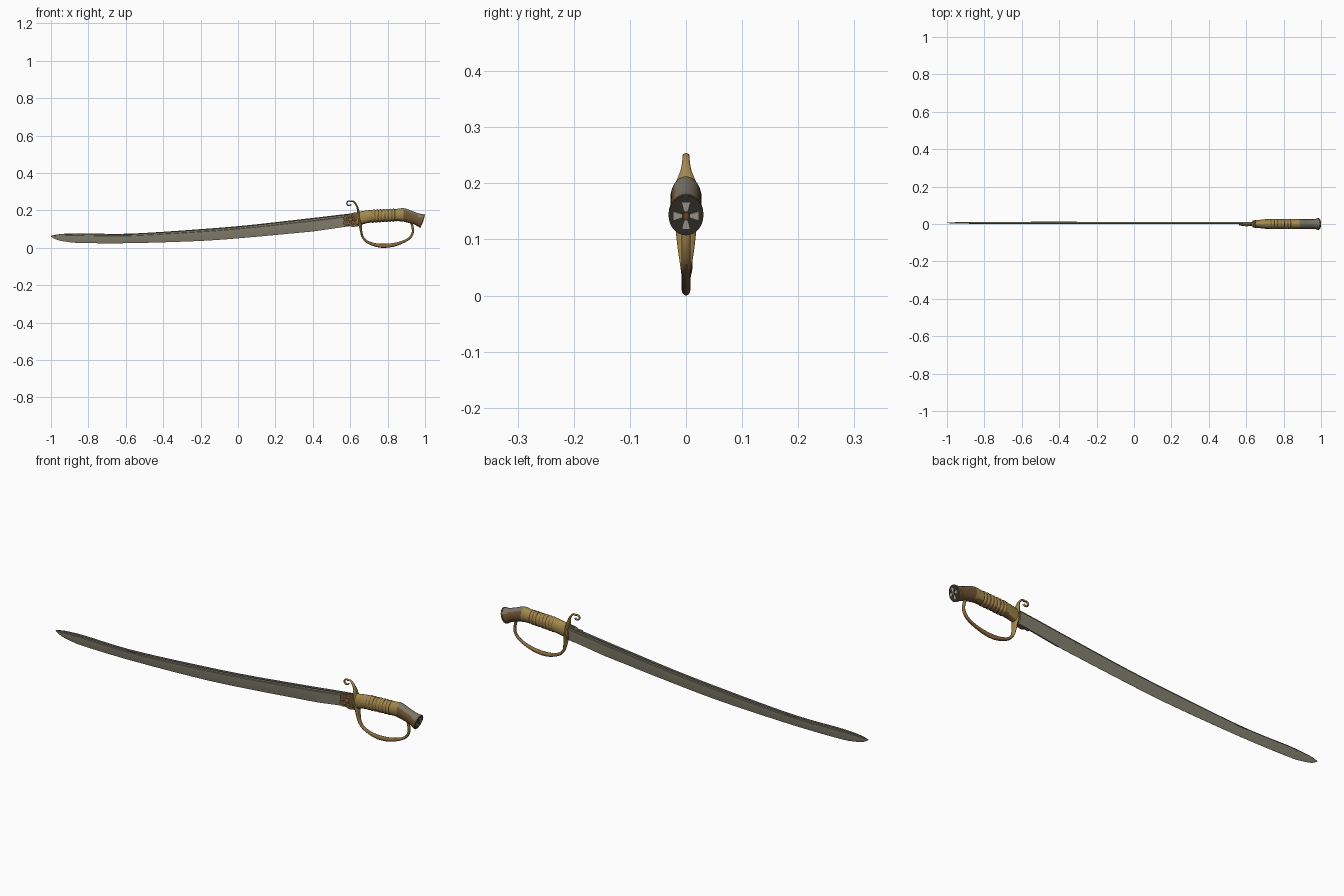
import bpy, bmesh, math
from mathutils import Vector

if "Cube" in bpy.data.objects:
    bpy.data.objects.remove(bpy.data.objects["Cube"])


def mat(name, c):
    m = bpy.data.materials.new(name)
    m.diffuse_color = (*c, 1)
    m.use_nodes = True
    m.node_tree.nodes["Principled BSDF"].inputs["Base Color"].default_value = m.diffuse_color
    return m


STEEL = mat("blade steel", (.225, .21, .155))
DARK = mat("dark steel", (.10, .092, .066))
GOLD = mat("brass", (.36, .245, .07))
DULL = mat("dull brass", (.25, .155, .05))
BRONZE = mat("bronze brown", (.17, .092, .035))
GREY = mat("grey cap", (.20, .18, .135))
BLACK = mat("blackened disc", (.035, .033, .028))
PALE = mat("pale silver", (.46, .42, .34))


def catmull(pts, n):
    """Smooth interpolation through tuples of any length."""
    P = [Vector(p) for p in pts]
    P = [P[0] * 2 - P[1]] + P + [P[-1] * 2 - P[-2]]
    out = []
    for i in range(1, len(P) - 2):
        a, b, c, d = P[i - 1:i + 3]
        for k in range(n):
            t = k / n
            out.append(.5 * (2 * b + (c - a) * t + (2 * a - 5 * b + 4 * c - d) * t * t
                             + (3 * b - a - 3 * c + d) * t ** 3))
    return out + [P[-2]]


def finish(name, bm, mats, rule=None, angle=35):
    bmesh.ops.recalc_face_normals(bm, faces=bm.faces)
    bm.normal_update()
    if rule:
        for f in bm.faces:
            f.material_index = rule(f)
    me = bpy.data.meshes.new(name)
    bm.to_mesh(me)
    bm.free()
    ob = bpy.data.objects.new(name, me)
    bpy.context.collection.objects.link(ob)
    for m in mats:
        me.materials.append(m)
    bpy.ops.object.select_all(action='DESELECT')
    ob.select_set(True)
    bpy.context.view_layer.objects.active = ob
    bpy.ops.object.shade_smooth_by_angle(angle=math.radians(angle))
    return ob


def loft(name, rings, mats, rule=None, strip=None, angle=35):
    """Skin closed rings; strip(j) picks a material by position round the ring."""
    bm = bmesh.new()
    R = [[bm.verts.new(p) for p in r] for r in rings]
    n = len(R[0])
    for a, b in zip(R, R[1:]):
        for j in range(n):
            f = bm.faces.new((a[j], a[(j + 1) % n], b[(j + 1) % n], b[j]))
            if strip:
                f.material_index = strip(j)
    bm.faces.new(R[0])
    bm.faces.new(R[-1])
    return finish(name, bm, mats, rule, angle)


def plate(name, outline, depth, m):
    """Flat plate from a 3D outline pushed along a depth vector."""
    bm = bmesh.new()
    f = bm.faces.new([bm.verts.new(p) for p in outline])
    g = bmesh.ops.extrude_face_region(bm, geom=[f])
    bmesh.ops.translate(bm, vec=depth, verts=[v for v in g["geom"] if isinstance(v, bmesh.types.BMVert)])
    return finish(name, bm, [m])


# Blade: x, spine z, edge z, half thickness
BY = .006
stations = catmull([(-1, .064, .060, .001), (-.97, .071, .044, .003), (-.92, .076, .033, .004),
                    (-.84, .078, .026, .005), (-.58, .076, .025, .006), (-.2, .100, .037, .006),
                    (.06, .122, .056, .006), (.33, .152, .081, .006), (.41, .161, .089, .006),
                    (.57, .180, .112, .006), (.65, .188, .122, .006)], 6)
prof = [(.7, 1), (.9, .95), (.6, .90), (.6, .80), (1, .77), (.85, .4)]
rings = []
for x, t, b, w in stations:
    edge = .08 if x < .41 else .6          # thicker unsharpened part near the hilt
    half = prof + [(edge, 0)]
    side = [(x, BY - w * k, b + (t - b) * v) for k, v in half]
    rings.append(side + [(x, 2 * BY - y, z) for x, y, z in reversed(side)])
# only the narrow upper lip of each groove is darkened
loft("blade", rings, [STEEL, DARK], strip=lambda j: int(j in (1, 11)), angle=25)

# Grip and pommel: x, centre z, half height, half width, backward tilt
SIDES = 28
RIBS = 7
grip = catmull([(.635, .156, .036, .018, .08), (.67, .162, .036, .022, .08), (.715, .169, .034, .026, .07),
                (.84, .175, .033, .026, 0), (.885, .176, .036, .027, .05), (.925, .164, .033, .026, .2),
                (.955, .154, .032, .026, .3), (.972, .148, .035, .028, .33), (.987, .143, .037, .030, .34)], 42)


def grip_ring(x, z, h, w, tilt, s=1):
    return [(x + s * h * math.cos(a) * math.sin(tilt), s * w * math.sin(a), z + s * h * math.cos(a) * math.cos(tilt))
            for a in (2 * math.pi * k / SIDES for k in range(SIDES))]


def rib(x):
    """Height 0..1 of the ribbing at x, or None outside it."""
    u = (x - .715) / .125
    return abs(math.sin(u * RIBS * math.pi)) if 0 < u < 1 else None


rings = []
for g in grip:
    r = rib(g[0])
    rings.append(grip_ring(*g, 1 if r is None else .94 + .13 * r))


def grip_colour(f):
    c = f.calc_center_median()
    if c.x < .885:
        r = rib(c.x)
        return 1 if f.normal.z < -.6 or (r is not None and r < .4) else 0
    return 2 if f.normal.z > .45 else 1


loft("grip", rings, [GOLD, BRONZE, GREY], grip_colour, angle=60)

# Pommel disc with a four-armed ornament
C = Vector((.987, 0, .143))
UP = Vector((math.sin(.34), 0, math.cos(.34)))
OUT = Vector((math.cos(.34), 0, -math.sin(.34)))
SIDE = Vector((0, 1, 0))


def disc(name, r, start, depth, m):
    o = [C + OUT * start + SIDE * r * .82 * math.cos(a) + UP * r * math.sin(a)
         for a in (2 * math.pi * k / 28 for k in range(28))]
    plate(name, o, OUT * depth, m)


disc("pommel_rim", .038, -.006, .006, BRONZE)
disc("pommel_face", .037, -.002, .003, BLACK)
for k in range(4):
    a = k * math.pi / 2
    d = SIDE * .88 * math.cos(a) + UP * math.sin(a)
    e = -SIDE * .88 * math.sin(a) + UP * math.cos(a)
    plate("ornament_arm_%d" % k, [C + OUT * .001 + d * r + e * w for r, w in
                                  ((.008, -.003), (.025, -.008), (.025, .008), (.008, .003))], OUT * .002, PALE)
disc("ornament_centre", .007, .001, .003, BRONZE)


# Guard: swept flattened rod, points are x, z, half width, half thickness
def sweep(name, pts, mats, rule=None):
    rings = []
    for i, (x, z, w, h) in enumerate(pts):
        p, q = pts[max(i - 1, 0)], pts[min(i + 1, len(pts) - 1)]
        t = Vector((q[0] - p[0], q[1] - p[1])).normalized()
        rings.append([(x - t.y * h * math.cos(a), w * math.sin(a), z + t.x * h * math.cos(a))
                      for a in (2 * math.pi * k / 12 for k in range(12))])
    return loft(name, rings, mats, rule, angle=60)


scroll = [(.594 + r * math.cos(a), .239 + r * math.sin(a), .006, .0035) for r, a in
          ((.011 + .002 * (1 - k / 11), math.radians(330 - 25 * k)) for k in range(12))]
sweep("scroll_quillon", catmull(scroll + [(.614, .249, .006, .004), (.627, .238, .007, .0045),
      (.636, .222, .010, .005), (.642, .20, .018, .006), (.646, .17, .02, .008)], 4), [GOLD])
sweep("knuckle_bow", catmull([(.645, .19, .019, .007), (.649, .15, .022, .009), (.655, .112, .018, .008),
      (.659, .085, .015, .006), (.667, .058, .011, .006), (.688, .034, .008, .007), (.73, .017, .008, .009),
      (.775, .011, .008, .011), (.83, .016, .008, .010), (.885, .033, .008, .007), (.92, .055, .008, .006),
      (.935, .085, .008, .006), (.932, .115, .008, .006), (.925, .14, .008, .006)], 6), [GOLD, DULL, BRONZE],
      lambda f: 2 if f.normal.z < -.6 else int(f.calc_center_median().x > .67))

# Shield plate on the front of the blade root, with raised bosses
plate("shield_plate", [(x, -.009, z) for x, z in
      ((.645, .190), (.61, .187), (.59, .178), (.572, .178), (.563, .162), (.566, .145), (.561, .128),
       (.575, .115), (.595, .118), (.612, .111), (.645, .116))], Vector((0, .011, 0)), BRONZE)


def boss(name, x, z, r, m):
    bm = bmesh.new()
    bmesh.ops.create_uvsphere(bm, u_segments=12, v_segments=8, radius=r)
    for v in bm.verts:
        v.co = (v.co.x + x, v.co.y * .4 - .009, v.co.z + z)
    finish(name, bm, [m], angle=60)


boss("shield_boss", .602, .15, .010, DULL)
for k in range(6):
    a = k * math.pi / 3
    boss("shield_petal_%d" % k, .602 + .022 * math.cos(a), .15 + .022 * math.sin(a), .006, DULL)
